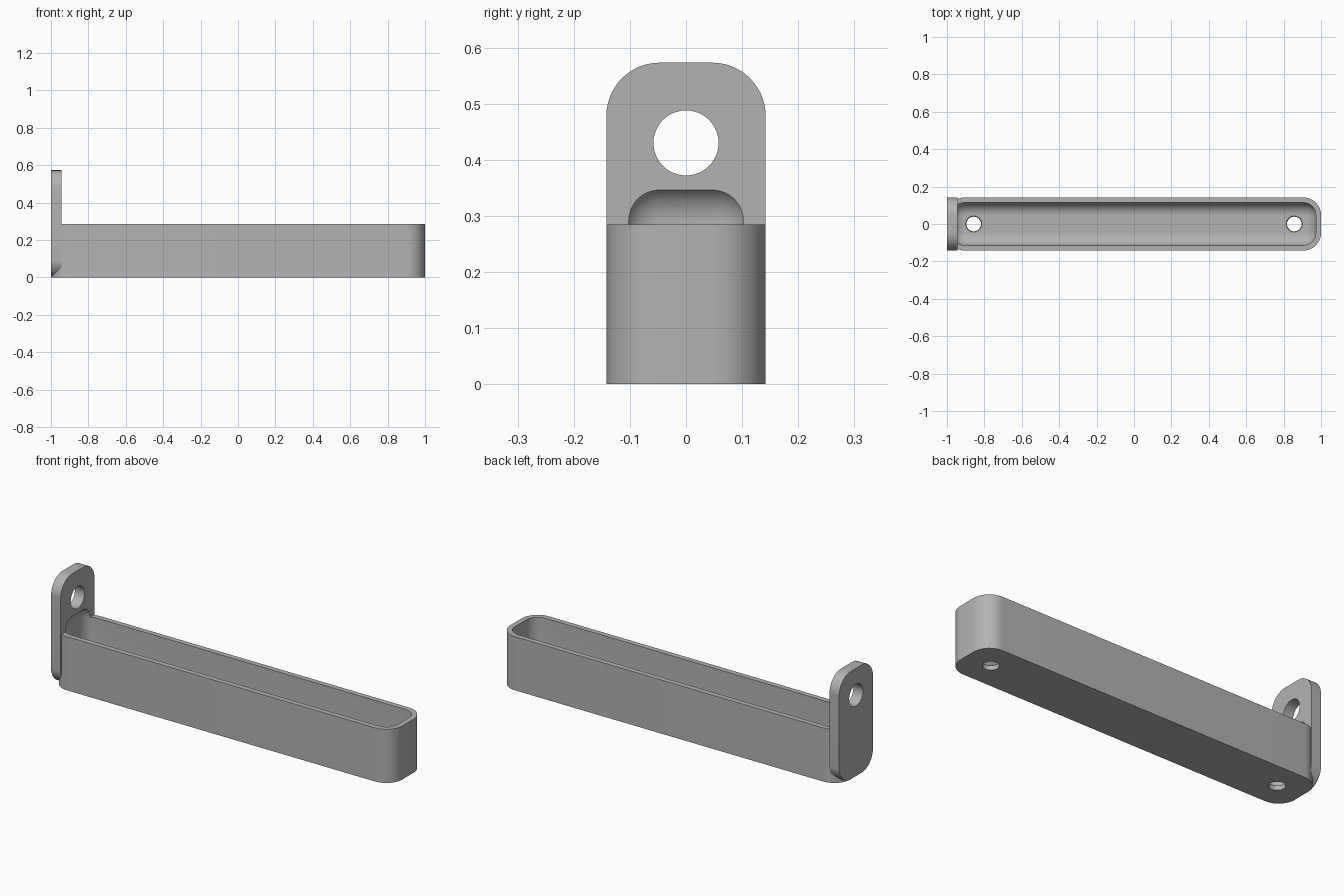
import bpy, bmesh, math
from mathutils import Matrix

cube = bpy.data.objects.get("Cube")
if cube:
    bpy.data.objects.remove(cube, do_unlink=True)

W, H, TOP, T = 0.142, 0.285, 0.573, 0.057   # half width, tray height, plate height, plate thickness
R, WALL = 0.095, 0.028                      # corner radius, wall thickness

grey = bpy.data.materials.new("plain grey")
grey.use_nodes = True
colour = (0.45, 0.45, 0.45, 1)
grey.diffuse_color = colour
grey.node_tree.nodes["Principled BSDF"].inputs["Base Color"].default_value = colour


def rounded_box(name, lo, hi, radius, axis=None, segments=14):
    """Box with its edges along one axis rounded, or all edges if axis is None."""
    bm = bmesh.new()
    bmesh.ops.create_cube(bm, size=1)
    for v in bm.verts:
        for i in range(3):
            v.co[i] = lo[i] if v.co[i] < 0 else hi[i]
    edges = [e for e in bm.edges if axis is None
             or abs(e.verts[0].co[axis] - e.verts[1].co[axis]) > 1e-4]
    bmesh.ops.bevel(bm, geom=edges, offset=radius, segments=segments,
                    profile=0.5, affect='EDGES')
    return finish(name, bm)


def cone(name, centre, r1, r2, depth, rot=Matrix()):
    bm = bmesh.new()
    bmesh.ops.create_cone(bm, cap_ends=True, segments=48, radius1=r1, radius2=r2,
                          depth=depth, matrix=Matrix.Translation(centre) @ rot)
    return finish(name, bm)


def finish(name, bm):
    bmesh.ops.recalc_face_normals(bm, faces=bm.faces)
    mesh = bpy.data.meshes.new(name)
    bm.to_mesh(mesh)
    bm.free()
    mesh.materials.append(grey)
    ob = bpy.data.objects.new(name, mesh)
    bpy.context.collection.objects.link(ob)
    return ob


def combine(target, other, operation):
    """Apply a boolean and discard the helper."""
    mod = target.modifiers.new(operation.lower(), 'BOOLEAN')
    mod.operation, mod.solver, mod.object = operation, 'EXACT', other
    bpy.context.view_layer.objects.active = target
    bpy.ops.object.modifier_apply(modifier=mod.name)
    bpy.data.objects.remove(other, do_unlink=True)


# Tray body and upright hanging plate
tray = rounded_box("tray_with_hanging_plate", (-1, -W, 0), (1, W, H), R, axis=2)
plate = rounded_box("hanging_plate", (-1, -W, 0), (-1 + T, W, TOP), R, axis=0)
combine(tray, plate, 'UNION')

# Hollow with soft corners, reaching up into the plate as a scoop
hollow = rounded_box("hollow_cutter", (-1 + WALL, -W + WALL, WALL),
                     (1 - WALL, W - WALL, 0.358), 0.067)
combine(tray, hollow, 'DIFFERENCE')

# Hanging hole
combine(tray, cone("hanging_hole_cutter", (-1, 0, 0.43), 0.058, 0.058, 0.4,
                   Matrix.Rotation(math.pi / 2, 4, 'Y')), 'DIFFERENCE')

# Countersunk drain holes in the floor
for x in (-0.857, 0.857):
    combine(tray, cone("drain_cutter", (x, 0, 0), 0.039, 0.039, 0.2), 'DIFFERENCE')
    combine(tray, cone("countersink_cutter", (x, 0, WALL), 0.031, 0.055, 0.024), 'DIFFERENCE')

# Smooth curves, crisp edges
bpy.ops.object.select_all(action='DESELECT')
tray.select_set(True)
bpy.context.view_layer.objects.active = tray
bpy.ops.object.shade_smooth_by_angle(angle=math.radians(30))
